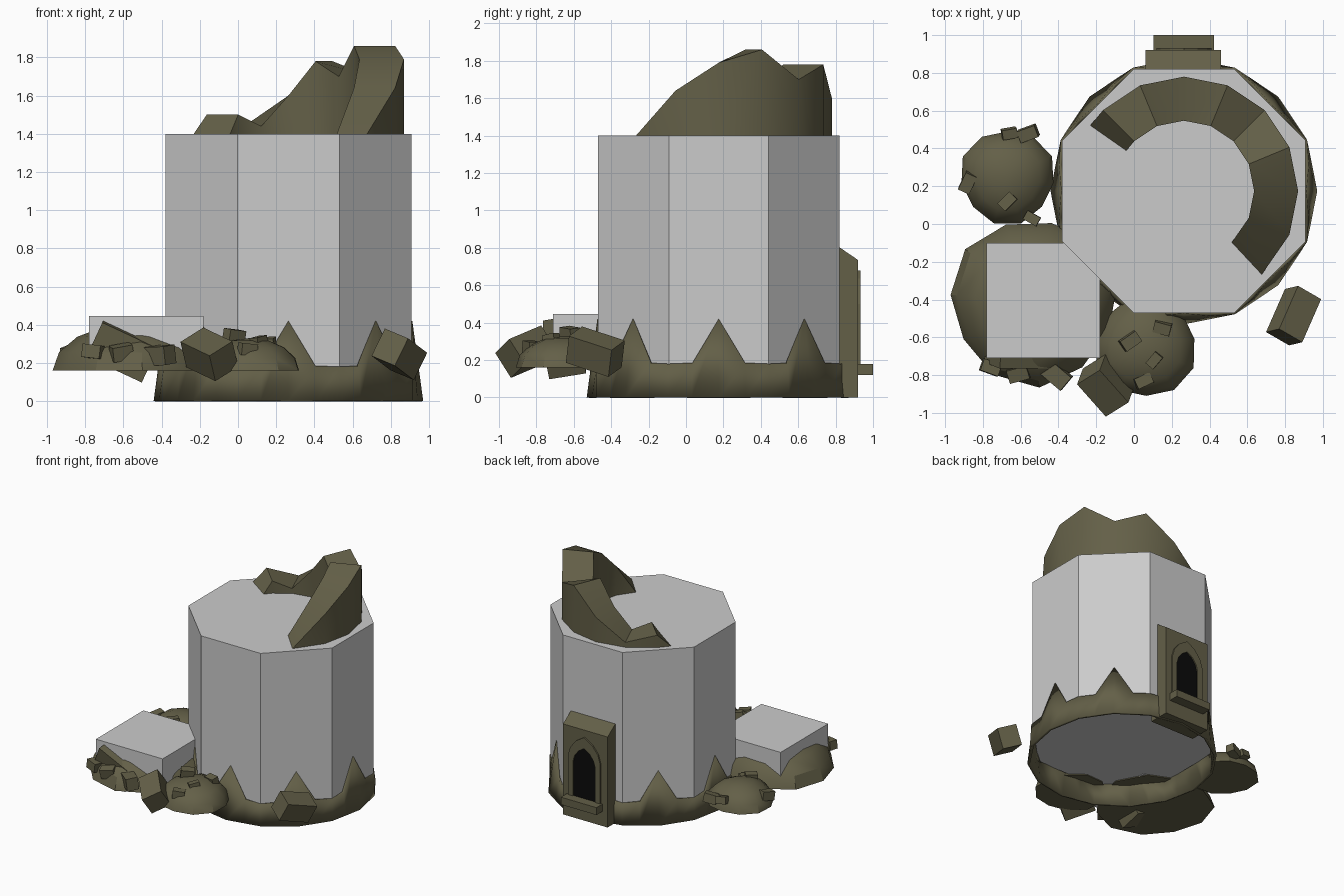
import bpy, bmesh, math
from math import cos, sin, radians, pi
from mathutils import Vector

cube = bpy.data.objects.get("Cube")
if cube:
    bpy.data.objects.remove(cube, do_unlink=True)

CX, CY = 0.264, 0.175      # tower axis
GROUND = 0.16              # underside of the rubble


def material(name, color):
    m = bpy.data.materials.new(name)
    m.use_nodes = True
    m.diffuse_color = (*color, 1)
    bsdf = next(n for n in m.node_tree.nodes if n.type == 'BSDF_PRINCIPLED')
    bsdf.inputs["Base Color"].default_value = (*color, 1)
    bsdf.inputs["Roughness"].default_value = 0.9
    return m


STONE = material("olive stone", (0.126, 0.116, 0.064))
PLASTER = material("pale grey", (0.6, 0.6, 0.6))
DARK = material("doorway black", (0.003, 0.003, 0.003))


def finish(name, bm, mat, smooth=False):
    bmesh.ops.recalc_face_normals(bm, faces=bm.faces)
    me = bpy.data.meshes.new(name)
    bm.to_mesh(me)
    bm.free()
    me.materials.append(mat)
    ob = bpy.data.objects.new(name, me)
    bpy.context.collection.objects.link(ob)
    if smooth:
        bpy.ops.object.select_all(action='DESELECT')
        ob.select_set(True)
        bpy.context.view_layer.objects.active = ob
        bpy.ops.object.shade_smooth_by_angle(angle=radians(30))
    return ob


def polar(r, deg, z):
    return Vector((CX + r * cos(radians(deg)), CY + r * sin(radians(deg)), z))


def block(name, loc, size, rot=(0, 0, 0), mat=STONE):
    bm = bmesh.new()
    bmesh.ops.create_cube(bm, size=1)
    bmesh.ops.scale(bm, vec=size, verts=bm.verts)
    ob = finish(name, bm, mat)
    ob.location = loc
    ob.rotation_euler = [radians(a) for a in rot]
    return ob


def prism(name, outline, axis_shift, mat):
    """Extrude a closed outline of points along a vector."""
    bm = bmesh.new()
    face = bm.faces.new([bm.verts.new(p) for p in outline])
    out = bmesh.ops.extrude_face_region(bm, geom=[face])
    moved = [v for v in out["geom"] if isinstance(v, bmesh.types.BMVert)]
    bmesh.ops.translate(bm, vec=axis_shift, verts=moved)
    return finish(name, bm, mat)


# Eight sided tower body
prism("tower_body", [polar(0.698, 22.5 + 45 * k, 0.17) for k in range(8)],
      (0, 0, 1.4 - 0.17), PLASTER)

# Jagged foundation ring: one spike in the middle of every tower side
bm = bmesh.new()
low, high = [], []
for k in range(8):
    a = 45 * k
    for off, r, z in ((-22.5, 0.706, 0.18), (-12, 0.677, 0.185),
                      (0, 0.649, 0.42), (12, 0.677, 0.185)):
        low_r = 0.706 if off in (-22.5, 0) else 0.693
        low.append(bm.verts.new(polar(low_r, a + off, 0)))
        high.append(bm.verts.new(polar(r, a + off, z)))
n = len(low)
for i in range(n):
    j = (i + 1) % n
    bm.faces.new((low[i], low[j], high[j], high[i]))
ring = finish("foundation_ring", bm, STONE, smooth=True)
shell = ring.modifiers.new("thickness", 'SOLIDIFY')
shell.thickness = 0.02
shell.offset = -1

# Broken parapet: angle and height of each cross-section
crest = [(-47, 1.4), (-22.5, 1.64), (0, 1.79), (22.5, 1.86), (45, 1.7),
         (67.5, 1.78), (90, 1.6), (112.5, 1.44), (135, 1.5), (145, 1.4)]
bm = bmesh.new()
sections = [[bm.verts.new(polar(r, a, z)) for r, z in
             ((0.605, 1.39), (0.605, h), (0.372, h), (0.372, 1.39))]
            for a, h in crest]
for s, t in zip(sections, sections[1:]):
    for i in range(4):
        j = (i + 1) % 4
        bm.faces.new((s[i], s[j], t[j], t[i]))
bm.faces.new(sections[0])
bm.faces.new(sections[-1])
finish("broken_parapet", bm, STONE, smooth=True)

# Doorway at the back: sloped surround, pointed arch trim, dark opening, sill
prism("door_surround", [(0.06, y, z) for y, z in
                        ((0.75, 0), (0.92, 0), (0.92, 0.735), (0.81, 0.81), (0.75, 0.81))],
      (0.4, 0, 0), STONE)


def arch(half, spring, apex, y):
    right = [(half, 0.15), (half, spring), (half * 0.85, spring + (apex - spring) * 0.4),
             (half * 0.5, spring + (apex - spring) * 0.75)]
    pts = right + [(0, apex)] + [(-x, z) for x, z in reversed(right)]
    return [Vector((CX + x, y, z)) for x, z in pts]


bm = bmesh.new()
loops = [[bm.verts.new(p) for p in arch(*spec)] for spec in
         ((0.145, 0.5, 0.68, 0.91), (0.145, 0.5, 0.68, 0.932),
          (0.1, 0.46, 0.59, 0.932), (0.1, 0.46, 0.59, 0.91))]
for s, t in zip(loops, loops[1:]):
    for i in range(len(s) - 1):
        bm.faces.new((s[i], s[i + 1], t[i + 1], t[i]))
finish("door_arch_trim", bm, STONE)
prism("door_opening", arch(0.1, 0.46, 0.59, 0.918), (0, 0.005, 0), DARK)
block("door_sill", (CX, 0.95, 0.15), (0.32, 0.1, 0.06))

# Side platform
block("side_platform", (-0.48, -0.405, 0.305), (0.6, 0.61, 0.28), mat=PLASTER)


# Rubble mounds: flat bottomed domes
def mound(name, x, y, r, h, turn):
    bm = bmesh.new()
    bmesh.ops.create_uvsphere(bm, u_segments=11, v_segments=8, radius=1)
    cut = bmesh.ops.bisect_plane(bm, geom=bm.verts[:] + bm.edges[:] + bm.faces[:],
                                 plane_co=(0, 0, 0), plane_no=(0, 0, -1), clear_outer=True)
    rim = [e for e in cut["geom_cut"] if isinstance(e, bmesh.types.BMEdge)]
    bmesh.ops.contextual_create(bm, geom=rim)
    for v in bm.verts:
        a = math.atan2(v.co.y, v.co.x)
        wobble = 1 + 0.04 * sin(3 * a + turn)
        v.co = (v.co.x * r * wobble, v.co.y * r * wobble, v.co.z * h)
    ob = finish(name, bm, STONE, smooth=True)
    ob.location = (x, y, GROUND)
    ob.rotation_euler.z = radians(turn)


mound("platform_mound", -0.53, -0.41, 0.44, 0.25, 20)
mound("front_mound", 0.06, -0.65, 0.27, 0.17, 50)
mound("left_mound", -0.67, 0.25, 0.25, 0.17, 0)

# Fallen blocks
for name, loc, size, rot in (
        ("fallen_block_right", (0.845, -0.485, 0.245), (0.15, 0.26, 0.16), (-18, 20, -30)),
        ("fallen_block_front", (-0.15, -0.855, 0.245), (0.16, 0.24, 0.16), (20, -28, 32)),
        ("fallen_block_corner", (-0.6, -0.65, 0.27), (0.32, 0.2, 0.2), (10, 25, 0))):
    block(name, loc, size, rot)

# Small chips of stone: x, y, z, size, turn
chips = [(-0.61, -0.79, 0.255, 0.11, 15), (-0.41, -0.8, 0.24, 0.14, -40),
         (0.05, -0.83, 0.27, 0.09, 25), (0.11, -0.72, 0.31, 0.08, 50),
         (0.15, -0.55, 0.3, 0.09, -15), (-0.02, -0.62, 0.34, 0.1, 35),
         (-0.88, 0.22, 0.25, 0.1, 65), (-0.67, 0.12, 0.3, 0.09, 45),
         (-0.66, 0.48, 0.25, 0.08, 10), (-0.56, 0.48, 0.24, 0.1, 20),
         (-0.54, 0.03, 0.22, 0.08, -30), (-0.76, -0.76, 0.26, 0.1, -20)]
for i, (x, y, z, s, turn) in enumerate(chips):
    block(f"stone_chip_{i + 1}", (x, y, z), (s, s * 0.65, s * 0.7),
          (12 - 5 * (i % 4), 8 * (i % 3) - 10, turn))
